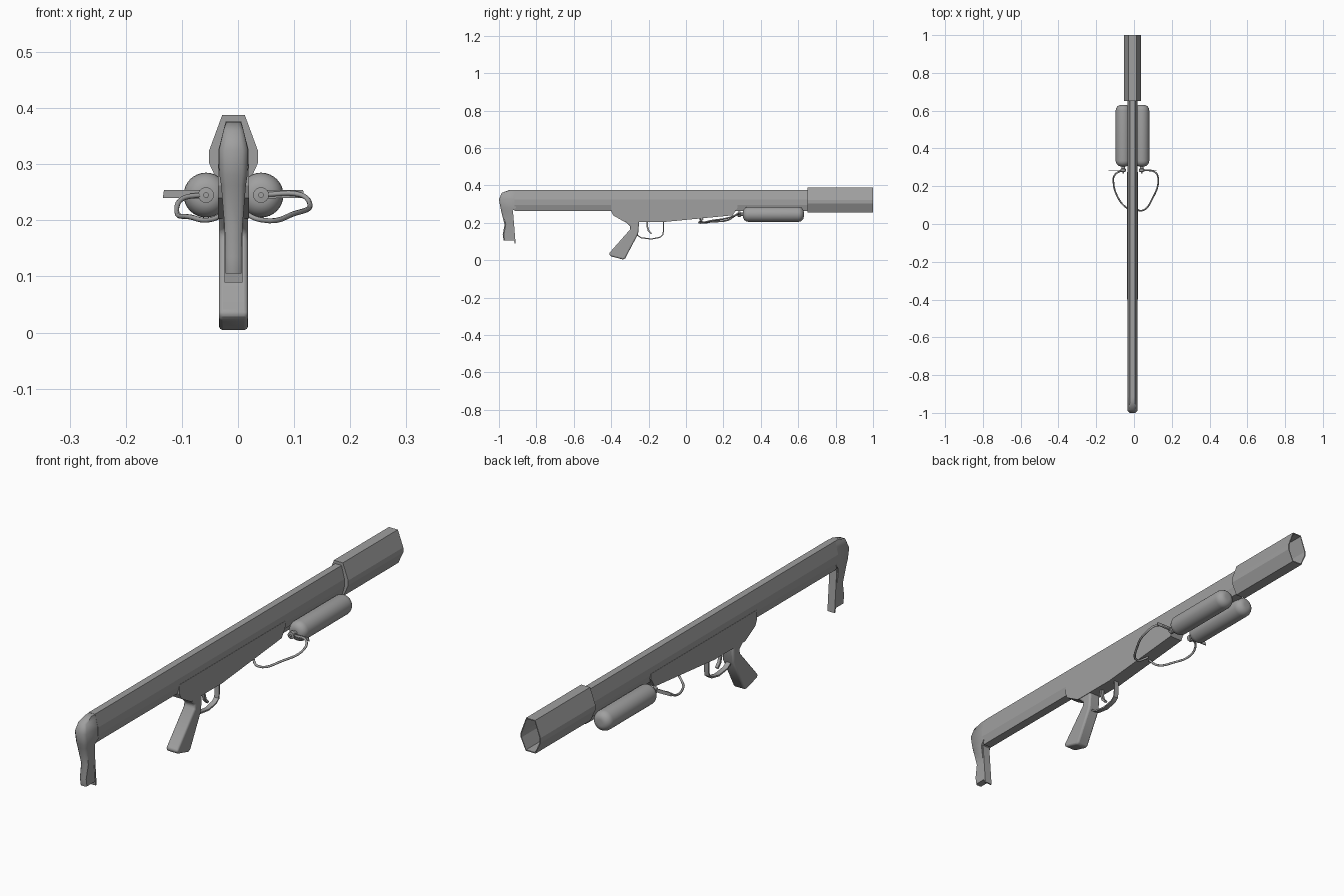
import bpy
import bmesh
import math
from mathutils import Vector

cube = bpy.data.objects.get("Cube")
if cube:
    bpy.data.objects.remove(cube, do_unlink=True)

CX = -0.008  # centre plane of the launcher

steel = bpy.data.materials.new("grey_steel")
steel.use_nodes = True
steel.diffuse_color = (0.35, 0.35, 0.35, 1)
steel.node_tree.nodes["Principled BSDF"].inputs["Base Color"].default_value = (0.35, 0.35, 0.35, 1)


def finish(name, bm, smooth=None, bevel=0):
    bmesh.ops.recalc_face_normals(bm, faces=bm.faces)
    mesh = bpy.data.meshes.new(name)
    bm.to_mesh(mesh)
    bm.free()
    mesh.materials.append(steel)
    ob = bpy.data.objects.new(name, mesh)
    bpy.context.collection.objects.link(ob)
    if bevel:
        mod = ob.modifiers.new("soft_edges", "BEVEL")
        mod.width, mod.segments = bevel, 3
        mod.limit_method = "ANGLE"
        mod.angle_limit = math.radians(40)
    if smooth:
        bpy.ops.object.select_all(action="DESELECT")
        ob.select_set(True)
        bpy.context.view_layer.objects.active = ob
        bpy.ops.object.shade_smooth_by_angle(angle=math.radians(smooth))
    return ob


def loft(name, rings, caps=(True, True), **kw):
    """Skin a list of equally long point rings."""
    bm = bmesh.new()
    loops = [[bm.verts.new(p) for p in ring] for ring in rings]
    n = len(loops[0])
    for a, b in zip(loops, loops[1:]):
        for i in range(n):
            j = (i + 1) % n
            bm.faces.new((a[i], a[j], b[j], b[i]))
    for loop, cap in zip((loops[0], loops[-1]), caps):
        if cap:
            bm.faces.new(loop)
    return finish(name, bm, **kw)


def slab(name, profile, half, **kw):
    """Extrude a side profile of (y, z) points across the width."""
    return loft(name, [[(CX + s * half, y, z) for y, z in profile] for s in (-1, 1)], **kw)


def octagon(y, levels):
    right = [(CX + w, y, z) for w, z in levels]
    return right + [(2 * CX - x, yy, z) for x, yy, z in reversed(right)]


def lathe(name, x, z, profile, segments=32):
    rings = [[(x + r * math.cos(t * math.tau / segments), y, z + r * math.sin(t * math.tau / segments))
              for t in range(segments)] for y, r in profile]
    return loft(name, rings, smooth=40)


def hose(name, points, radius):
    curve = bpy.data.curves.new(name, "CURVE")
    curve.dimensions = "3D"
    curve.bevel_depth = radius
    curve.bevel_resolution = 2
    curve.resolution_u = 6
    curve.use_fill_caps = True
    spline = curve.splines.new("BEZIER")
    spline.bezier_points.add(len(points) - 1)
    for bp, p in zip(spline.bezier_points, points):
        bp.co = Vector(p)
        bp.handle_left_type = bp.handle_right_type = "AUTO"
    curve.materials.append(steel)
    ob = bpy.data.objects.new(name, curve)
    bpy.context.collection.objects.link(ob)
    return ob


# Long faceted barrel body
body = [(0.014, 0.376), (0.027, 0.325), (0.027, 0.295), (0.018, 0.262)]
loft("barrel_body", [octagon(y, body) for y in (-0.918, 0.66)])

# Wide hollow muzzle sleeve
sleeve = [(0.02, 0.388), (0.044, 0.323), (0.044, 0.303), (0.022, 0.255)]
bore = [(0.018, 0.384), (0.04, 0.322), (0.04, 0.304), (0.02, 0.259)]
loft("muzzle_sleeve", [octagon(0.65, sleeve), octagon(1, sleeve), octagon(1, bore), octagon(0.67, bore)])

# Receiver housing under the barrel
slab("receiver", [(-0.4, 0.3), (-0.4, 0.262), (-0.39, 0.24), (-0.325, 0.203), (-0.13, 0.203),
                  (0.25, 0.24), (0.275, 0.28), (0.275, 0.3)], 0.028)

# Pistol grip
slab("pistol_grip", [(-0.33, 0.21), (-0.297, 0.18), (-0.3, 0.163), (-0.413, 0.035), (-0.405, 0.022),
                     (-0.335, 0.003), (-0.325, 0.01), (-0.256, 0.14), (-0.25, 0.21)],
     0.026, bevel=0.009, smooth=50)


def ribbon(name, path, thick, half):
    """Flat strip of even thickness following a side path."""
    pts = [Vector(p) for p in path]
    rings = []
    for i, p in enumerate(pts):
        d = (pts[min(i + 1, len(pts) - 1)] - pts[max(i - 1, 0)]).normalized()
        n = Vector((-d.y, d.x)) * thick / 2
        rings.append([(CX + sx * half, p.x + k * n.x, p.y + k * n.y)
                      for sx, k in ((-1, -1), (1, -1), (1, 1), (-1, 1))])
    return loft(name, rings, smooth=35)


# Trigger and its guard
ribbon("trigger_guard", [(-0.275, 0.15), (-0.258, 0.132), (-0.24, 0.12), (-0.185, 0.113), (-0.14, 0.122),
                         (-0.124, 0.135), (-0.12, 0.16), (-0.12, 0.21)], 0.006, 0.01)
ribbon("trigger", [(-0.207, 0.21), (-0.207, 0.18), (-0.2, 0.157), (-0.184, 0.141)], 0.009, 0.006)

# Hooked shoulder stock: height, back, front, half width
stock = [(0.375, -0.945, -0.91, 0.013), (0.36, -0.985, -0.91, 0.018), (0.325, -1, -0.91, 0.026),
         (0.28, -0.992, -0.91, 0.025), (0.262, -0.988, -0.929, 0.022), (0.19, -0.97, -0.925, 0.016),
         (0.135, -0.98, -0.918, 0.014), (0.105, -0.975, -0.913, 0.014)]
rings = []
for z, back, front, h in stock:
    r = h * 0.4
    rings.append([(CX + x, y, z) for x, y in
                  ((-h, front), (-h, back + r), (-h + r, back), (h - r, back), (h, back + r), (h, front))])
loft("shoulder_stock", rings, smooth=45)
slab("stock_plate", [(-0.935, 0.262), (-0.925, 0.262), (-0.911, 0.089), (-0.917, 0.089)], 0.016)

# Twin gas bottles with valves and levers
for side, label in ((1, "left"), (-1, "right")):
    x, z, r = CX + side * 0.049, 0.245, 0.04
    arc = [(math.sin(a), math.cos(a)) for a in (math.pi * k / 12 for k in range(6))]
    rear = [(0.335 - 0.03 * c, r * (0.3 + 0.7 * s)) for s, c in arc] + [(0.335, r)]
    nose = [(0.6 + 0.03 * c, r * (0.3 + 0.7 * s)) for s, c in reversed(arc)]
    lathe("gas_bottle_" + label, x, z, rear + [(0.6, r)] + nose)
    lathe("valve_" + label, x, z, [(0.268, 0.005), (0.276, 0.005), (0.277, 0.014), (0.292, 0.014),
                                   (0.293, 0.009), (0.31, 0.009)], 16)
    bar = [(x - side * 0.009, 0.242), (x - side * 0.009, 0.25), (x - side * 0.005, 0.254),
           (CX + side * 0.124, 0.254), (CX + side * 0.126, 0.24), (x - side * 0.005, 0.239)]
    loft("valve_lever_" + label, [[(px, y, pz) for px, pz in bar] for y in (0.283, 0.286)])

# Gas hoses looping back into the receiver
hose("gas_hose_left", [(0.045, 0.285, 0.246), (0.11, 0.275, 0.246), (0.128, 0.24, 0.23),
                       (0.1, 0.14, 0.212), (0.04, 0.07, 0.201), (0.002, 0.09, 0.22)], 0.0045)
hose("gas_hose_right", [(-0.06, 0.285, 0.246), (-0.1, 0.262, 0.238), (-0.109, 0.225, 0.215),
                        (-0.085, 0.14, 0.206), (-0.045, 0.09, 0.202), (-0.015, 0.075, 0.22)], 0.0045)
